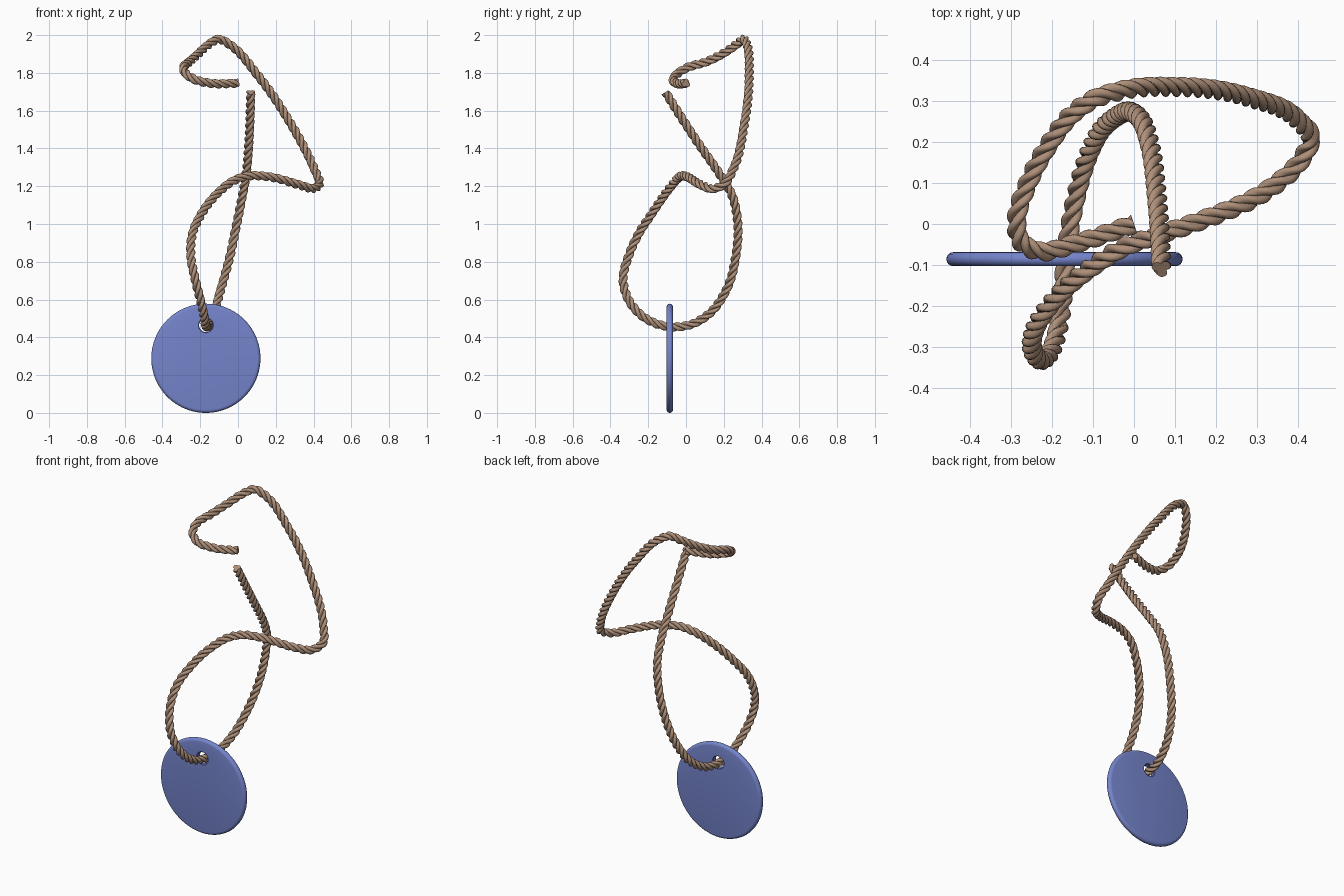
import bpy, bmesh, math
from mathutils import Vector

if "Cube" in bpy.data.objects:
    bpy.data.objects.remove(bpy.data.objects["Cube"])

def material(name, rgb):
    m = bpy.data.materials.new(name)
    m.diffuse_color = (*rgb, 1)
    m.use_nodes = True
    m.node_tree.nodes["Principled BSDF"].inputs["Base Color"].default_value = m.diffuse_color
    return m

rope_tan = material("rope tan", (0.42, 0.275, 0.19))
disc_blue = material("disc blue", (0.18, 0.235, 0.61))

def finish(bm, name, mat, angle=60):
    bmesh.ops.recalc_face_normals(bm, faces=bm.faces)
    me = bpy.data.meshes.new(name)
    bm.to_mesh(me)
    bm.free()
    me.materials.append(mat)
    ob = bpy.data.objects.new(name, me)
    bpy.context.collection.objects.link(ob)
    bpy.ops.object.select_all(action='DESELECT')
    bpy.context.view_layer.objects.active = ob
    ob.select_set(True)
    bpy.ops.object.shade_smooth_by_angle(angle=math.radians(angle))
    return ob

def bridge(bm, a, b):
    n = len(a)
    for i in range(n):
        j = (i + 1) % n
        bm.faces.new((a[i], a[j], b[j], b[i]))

# Centre line of the cord, from the upper free end, through the disc, to the other end
PATH = [
    (0, 0, 1.745), (-.15, -.05, 1.745), (-.23, -.068, 1.765), (-.28, -.04, 1.80),
    (-.288, 0, 1.825), (-.255, .11, 1.86), (-.205, .20, 1.905), (-.145, .275, 1.957),
    (-.10, .305, 1.979), (-.055, .32, 1.957), (.11, .335, 1.78), (.28, .31, 1.53),
    (.405, .25, 1.29), (.433, .207, 1.215), (.40, .145, 1.187), (.33, .085, 1.205),
    (.16, .007, 1.25), (.05, -.03, 1.253), (-.01, -.05, 1.235), (-.11, -.11, 1.16),
    (-.195, -.185, 1.05), (-.24, -.25, .95), (-.25, -.30, .84), (-.225, -.333, .70),
    (-.20, -.305, .60), (-.182, -.24, .52), (-.173, -.165, .475), (-.168, -.09, .457),
    (-.152, .02, .466), (-.127, .125, .527), (-.09, .215, .655), (-.04, .265, .84),
    (-.007, .274, 1.0), (.025, .24, 1.16), (.04, .19, 1.245), (.056, .07, 1.42),
    (.064, -.035, 1.58), (.067, -.11, 1.70),
]

def centre_line(points, step):
    p = [Vector(q) for q in points]
    p = [2 * p[0] - p[1]] + p + [2 * p[-1] - p[-2]]
    dense = []
    for k in range(1, len(p) - 2):
        a, b, c, d = p[k - 1:k + 3]
        # tangents scaled to uneven point spacing
        d0, d1, d2 = (b - a).length, (c - b).length, (d - c).length
        m1 = ((b - a) / d0 * d1 + (c - b) / d1 * d0) / (d0 + d1) * d1
        m2 = ((c - b) / d1 * d2 + (d - c) / d2 * d1) / (d1 + d2) * d1
        for i in range(24):
            t = i / 24
            dense.append((2*t**3 - 3*t*t + 1) * b + (t**3 - 2*t*t + t) * m1
                         + (3*t*t - 2*t**3) * c + (t**3 - t*t) * m2)
    dense.append(p[-2])
    # even spacing along the length
    out, carry = [dense[0]], 0.0
    for a, b in zip(dense, dense[1:]):
        length = (b - a).length
        pos = step - carry
        while pos <= length:
            out.append(a.lerp(b, pos / length))
            pos += step
        carry = length - (pos - step)
    for _ in range(4):
        out = [out[0]] + [(out[i - 1] + 2 * out[i] + out[i + 1]) / 4
                          for i in range(1, len(out) - 1)] + [out[-1]]
    return out

# Cord: three round strands laid in a right-handed twist
STEP, PITCH, STRANDS, SIDES = 0.007, 0.13, 3, 12
OFFSET, RADIUS = 0.0122, 0.0127
line = centre_line(PATH, STEP)
frames = []
normal = Vector((0, 0, 1))
for i, c in enumerate(line):
    tan = (line[min(i + 1, len(line) - 1)] - line[max(i - 1, 0)]).normalized()
    normal = (normal - tan * normal.dot(tan)).normalized()
    frames.append((c, normal.copy(), tan.cross(normal)))

bm = bmesh.new()
for s in range(STRANDS):
    rings = []
    for i, (c, u, v) in enumerate(frames):
        turn = 2 * math.pi * (i * STEP / PITCH + s / STRANDS)
        mid = c + OFFSET * (math.cos(turn) * u + math.sin(turn) * v)
        ring = []
        for k in range(SIDES):
            a = turn + 2 * math.pi * k / SIDES
            ring.append(bm.verts.new(mid + RADIUS * (math.cos(a) * u + math.sin(a) * v)))
        rings.append(ring)
    for a, b in zip(rings, rings[1:]):
        bridge(bm, a, b)
    bm.faces.new(rings[0])
    bm.faces.new(rings[-1])
finish(bm, "twisted_cord", rope_tan)

# Disc: rounded rim and a small round hole above its centre
CX, CY, CZ, R, HALF = -0.17, -0.086, 0.289, 0.289, 0.017
HOLE_Z, HOLE_R, N = 0.464, 0.036, 96
bm = bmesh.new()

def ring(z, r, y):
    return [bm.verts.new((CX + r * math.cos(2 * math.pi * k / N), CY + y,
                          z + r * math.sin(2 * math.pi * k / N))) for k in range(N)]

loops = []
for i in range(9):                      # rounded outer rim, front to back
    a = math.pi * (i / 8 - 0.5)
    loops.append(ring(CZ, R - HALF + HALF * math.cos(a), HALF * math.sin(a)))
for y, r in ((HALF, 0.004), (HALF - 0.004, 0), (-HALF + 0.004, 0), (-HALF, 0.004)):
    loops.append(ring(HOLE_Z, HOLE_R + r, y))   # hole wall, back to front
for a, b in zip(loops, loops[1:] + loops[:1]):
    bridge(bm, a, b)
finish(bm, "pendant_disc", disc_blue, 40)
